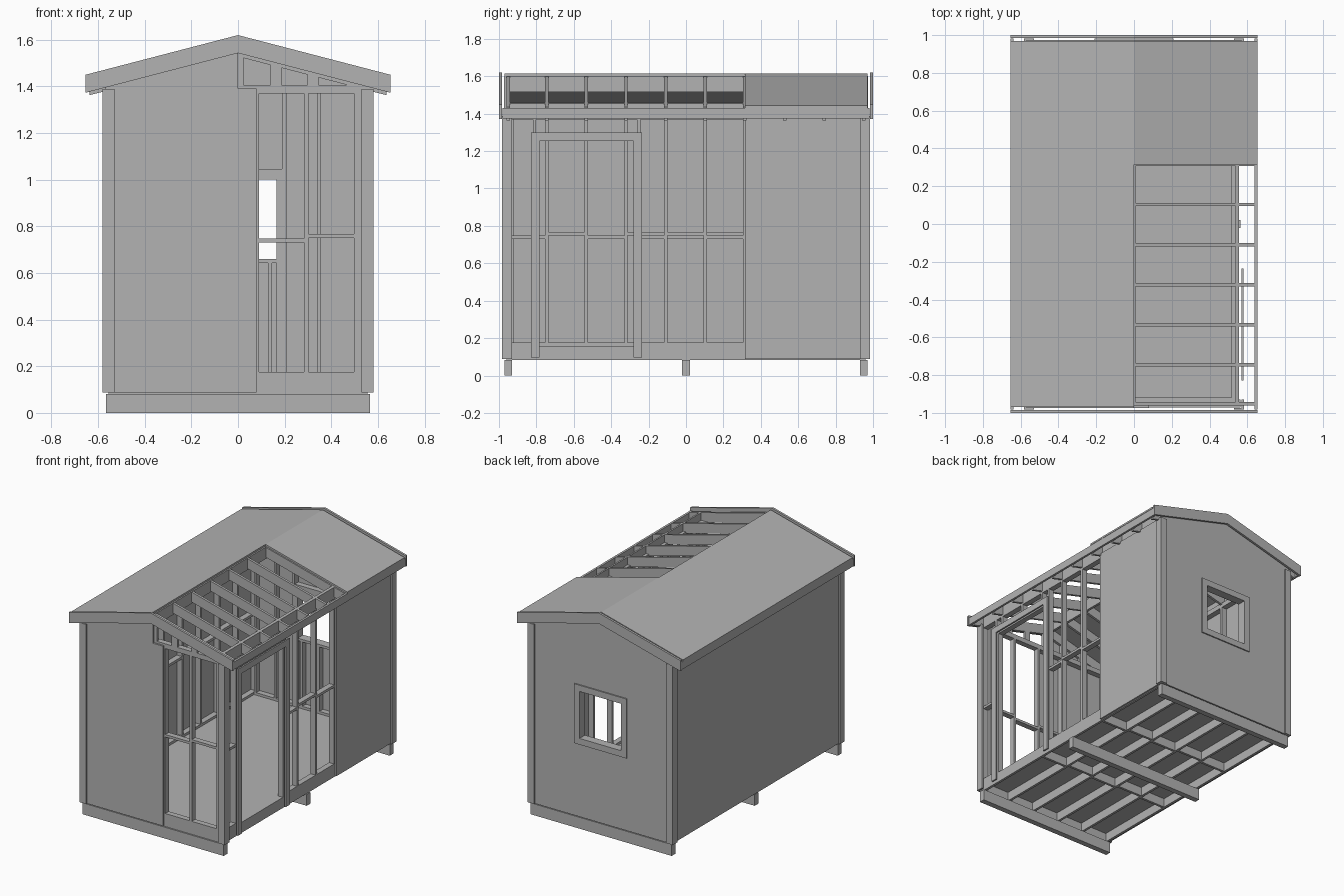
import bpy

cube = bpy.data.objects.get("Cube")
if cube:
    bpy.data.objects.remove(cube, do_unlink=True)

grey = bpy.data.materials.new("plain grey")
grey.use_nodes = True
grey.diffuse_color = (0.45, 0.45, 0.45, 1)
grey.node_tree.nodes["Principled BSDF"].inputs["Base Color"].default_value = (0.45, 0.45, 0.45, 1)

T, D = 0.018, 0.041            # lumber thickness and depth
WX, WY = 0.556, 0.96           # outer face of the framing
SLOPE, PEAK, EAVE = 0.26, 1.6, 0.637
FLOOR, SILL, HEAD, PLATE = 0.158, 0.176, 1.37, 1.405
STEP = 0.212                   # stud and rafter spacing
CUT = 0.315                    # cladding on the +x side starts here


def roof_z(x):
    return PEAK - SLOPE * abs(x)


class Part:
    """Collects prisms that run along y and makes one object of them."""

    def __init__(self, name):
        self.name, self.verts, self.faces = name, [], []

    def prism(self, profile, y0, y1):
        if sum(a[0] * b[1] - b[0] * a[1] for a, b in zip(profile, profile[1:] + profile[:1])) < 0:
            profile = profile[::-1]
        n, b = len(profile), len(self.verts)
        self.verts += [(x, y, z) for y in (y0, y1) for x, z in profile]
        self.faces.append([b + i for i in range(n)])
        self.faces.append([b + n + i for i in reversed(range(n))])
        for i in range(n):
            j = (i + 1) % n
            self.faces.append([b + j, b + i, b + n + i, b + n + j])

    def box(self, x0, x1, y0, y1, z0, z1):
        x0, x1 = sorted((x0, x1))
        y0, y1 = sorted((y0, y1))
        self.prism([(x0, z0), (x1, z0), (x1, z1), (x0, z1)], y0, y1)

    def sloped(self, x0, x1, y0, y1, top, depth):
        """Board that follows the roof slope, measured from the rafter top."""
        y0, y1 = sorted((y0, y1))
        a, b = roof_z(x0) + top, roof_z(x1) + top
        self.prism([(x0, a - depth), (x1, b - depth), (x1, b), (x0, a)], y0, y1)

    def gable(self, x0, x1, y0, y1, z0):
        """Sheet with a level foot and a top under the roof."""
        y0, y1 = sorted((y0, y1))
        self.prism([(x0, z0), (x1, z0), (x1, roof_z(x1)), (x0, roof_z(x0))], y0, y1)

    def done(self):
        mesh = bpy.data.meshes.new(self.name)
        mesh.from_pydata(self.verts, [], self.faces)
        mesh.materials.append(grey)
        obj = bpy.data.objects.new(self.name, mesh)
        bpy.context.collection.objects.link(obj)


# Skids and floor
skids = Part("skids")
for y in (-0.95, 0, 0.95):
    skids.box(-0.565, 0.565, y - D / 2, y + D / 2, 0, 0.082)
skids.done()

joists = Part("floor_joists")
xs = [-WX + T / 2 + i * (2 * WX - T) / 5 for i in range(6)]
for x in xs:
    joists.box(x - T / 2, x + T / 2, -WY + T, WY - T, 0.082, 0.147)
for s in (-1, 1):
    joists.box(-WX, WX, s * WY, s * (WY - T), 0.082, 0.147)
for i, (a, b) in enumerate(zip(xs, xs[1:])):
    for y in (-0.32, 0.32):
        y += T / 2 if i % 2 else -T / 2
        joists.box(a + T / 2, b - T / 2, y - T / 2, y + T / 2, 0.082, 0.147)
joists.done()

deck = Part("floor_deck")
deck.box(-WX, WX, -WY, WY, 0.147, FLOOR)
deck.done()

# Side walls: studs, staggered blocking and plates
stud_ys = [-WY + T / 2] + [-0.745 + STEP * i for i in range(8)] + [WY - T / 2]
DOOR0, DOOR1, DOOR_TOP = -0.783, -0.28, 1.255
for side, name in ((-1, "left_wall_frame"), (1, "right_wall_frame")):
    wall = Part(name)
    xo, xi = side * WX, side * (WX - D)
    ys = list(stud_ys)
    if side > 0:
        ys = [y for y in ys if not DOOR0 - T < y < DOOR1] + [DOOR0 - 1.5 * T, DOOR1 + 1.5 * T]
        wall.box(xo, xi, -WY, DOOR0, FLOOR, SILL)
        wall.box(xo, xi, DOOR1, WY, FLOOR, SILL)
        wall.box(xo, xi, DOOR0 - T, DOOR1 + T, DOOR_TOP, DOOR_TOP + D)
        for y in (DOOR0 - T / 2, DOOR1 + T / 2):
            wall.box(xo, xi, y - T / 2, y + T / 2, SILL, DOOR_TOP)
        for y in (-0.745, -0.533, -0.321):
            wall.box(xo, xi, y - T / 2, y + T / 2, DOOR_TOP + D, HEAD)
    else:
        wall.box(xo, xi, -WY, WY, FLOOR, SILL)
    for y in ys:
        wall.box(xo, xi, y - T / 2, y + T / 2, SILL, HEAD)
    ys.sort()
    for i, (a, b) in enumerate(zip(ys, ys[1:])):
        if side > 0 and a < -0.5 < b:
            continue
        z = 0.748 if i % 2 else 0.73
        wall.box(xo, xi, a + T / 2, b - T / 2, z, z + T)
    wall.box(xo, xi, -WY, WY, HEAD, PLATE)
    wall.done()

# End walls: front frame, and back frame around the window
WIN, WIN0, WIN1 = 0.165, 0.66, 1.0
for side, name in ((-1, "front_wall_frame"), (1, "back_wall_frame")):
    wall = Part(name)
    yo, yi = side * WY, side * (WY - D)
    inner = WX - D
    for z0, z1 in ((FLOOR, SILL), (HEAD, PLATE)):
        wall.box(-inner, inner, yo, yi, z0, z1)
    if side < 0:
        xs = [-0.507, -0.345, -0.133, 0.08, 0.293, 0.507]
        for i, (a, b) in enumerate(zip(xs, xs[1:])):
            z = 0.73 if i % 2 else 0.75
            wall.box(a + T / 2, b - T / 2, yo, yi, z, z + T)
    else:
        xs = [-0.507, -0.347, -0.198, 0.198, 0.347, 0.507]
        wall.box(-0.19, 0.19, yo, yi, WIN1, WIN1 + 0.045)
        wall.box(-WIN, WIN, yo, yi, WIN0 - T, WIN0)
        for x in (-0.137, 0, 0.137):
            wall.box(x - T / 2, x + T / 2, yo, yi, SILL, WIN0 - T)
        for x in (-0.177, 0.177):
            wall.box(x - 0.012, x + 0.012, yo, yi, SILL, WIN1)
    for x in xs:
        wall.box(x - T / 2, x + T / 2, yo, yi, SILL, HEAD)
    # flat studs in the gable
    for x in (-0.322, -0.163, 0, 0.163, 0.322):
        wall.box(x - 0.023, x + 0.023, yo, yo - side * T, PLATE, roof_z(x) - 0.06)
    wall.done()

# Roof frame: ridge, rafters, blocks on the walls
ridge = Part("ridge_board")
ridge.box(-T / 2, T / 2, -WY, WY, 1.515, PEAK)
ridge.done()
rafters = Part("rafters")
blocks = Part("rafter_blocks")
for s in (-1, 1):
    for y in stud_ys:
        rafters.sloped(s * T / 2, s * EAVE, y - T / 2, y + T / 2, 0, 0.072)
    for a, b in zip(stud_ys, stud_ys[1:]):
        blocks.sloped(s * (WX - T), s * WX, a + T / 2, b - T / 2, 0, 0.065)
rafters.done()
blocks.done()

# Roof sheets and edge boards
roof = Part("roof_sheets")
roof.sloped(-0.655, 0, -0.97, 0.97, 0.014, 0.013)
roof.sloped(0, 0.655, CUT, 0.97, 0.014, 0.013)
roof.done()
fascia = Part("fascia_boards")
barge = Part("barge_boards")
for s in (-1, 1):
    fascia.box(s * EAVE, s * 0.653, -0.982, 0.982, 1.375, roof_z(0.653))
    for e in (-1, 1):
        barge.sloped(0, s * 0.655, e * 0.984, e, 0.02, 0.077)
barge.done()
fascia.done()

# Cladding
FOOT, SX, SY = 0.088, 0.569, 0.973
left_cladding = Part("left_cladding")
left_cladding.box(-SX, -WX, -WY, WY, FOOT, 1.395)
left_cladding.done()
right_cladding = Part("right_cladding")
right_cladding.box(WX, SX, CUT, WY, FOOT, 1.395)
right_cladding.done()
front_cladding = Part("front_cladding")
front_cladding.gable(-SX, 0, -SY, -WY, FOOT)
front_cladding.box(0, 0.08, -SY, -WY, FOOT, 1.39)
front_cladding.done()
back_cladding = Part("back_cladding")
for s in (-1, 1):
    back_cladding.gable(s * WIN, s * SX, WY, SY, FOOT)
    back_cladding.gable(0, s * WIN, WY, SY, WIN1)
back_cladding.box(-WIN, WIN, WY, SY, FOOT, WIN0)
back_cladding.done()

# Trim on corners, window and doorway
corners = Part("corner_trim")
for s in (-1, 1):
    for e in (-1, 1):
        corners.box(s * 0.53, s * 0.582, e * SY, e * 0.983, FOOT, 1.388)
        corners.box(s * SX, s * 0.582, e * 0.93, e * SY, FOOT, 1.388)
corners.done()
window_trim = Part("window_trim")
window_trim.box(-0.21, 0.21, SY, 0.982, WIN1, WIN1 + 0.045)
window_trim.box(-0.21, 0.21, SY, 0.982, WIN0 - 0.045, WIN0)
for s in (-1, 1):
    window_trim.box(s * WIN, s * 0.21, SY, 0.982, WIN0, WIN1)
window_trim.done()
door_trim = Part("door_trim")
for y in (DOOR0, DOOR1 + 0.045):
    door_trim.box(SX, 0.58, y - 0.045, y, 0.095, DOOR_TOP)
door_trim.box(SX, 0.58, DOOR0 - 0.045, DOOR1 + 0.045, DOOR_TOP, 1.3)
door_trim.done()
